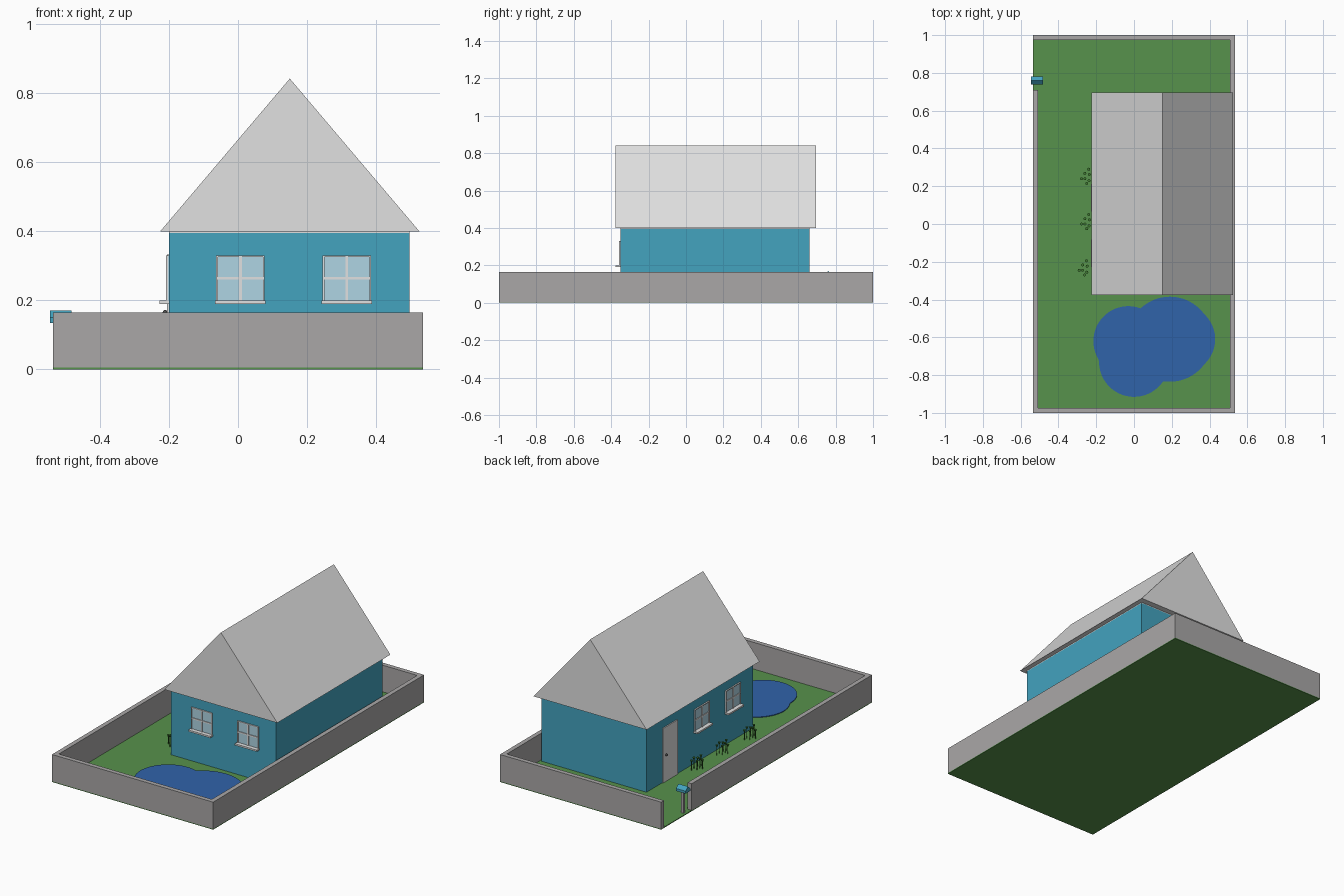
import bpy, bmesh, math
from mathutils import Vector

if "Cube" in bpy.data.objects:
    bpy.data.objects.remove(bpy.data.objects["Cube"], do_unlink=True)


def material(name, r, g, b):
    m = bpy.data.materials.new(name)
    m.use_nodes = True
    m.diffuse_color = (r, g, b, 1)
    m.node_tree.nodes["Principled BSDF"].inputs["Base Color"].default_value = (r, g, b, 1)
    return m


teal = material("teal paint", 0.056, 0.366, 0.52)
pale = material("pale grey", 0.75, 0.75, 0.75)
stone = material("stone grey", 0.4, 0.39, 0.39)
grass = material("grass green", 0.095, 0.287, 0.072)
water = material("water blue", 0.03, 0.125, 0.402)
glass = material("window glass", 0.43, 0.66, 0.77)
leaf = material("leaf green", 0.05, 0.2, 0.03)
dark = material("dark metal", 0.08, 0.08, 0.08)


def finish(name, bm, mat):
    bmesh.ops.recalc_face_normals(bm, faces=bm.faces)
    me = bpy.data.meshes.new(name)
    bm.to_mesh(me)
    bm.free()
    me.materials.append(mat)
    ob = bpy.data.objects.new(name, me)
    bpy.context.collection.objects.link(ob)
    return ob


def add_box(bm, x, y, z):
    """Box given by its (low, high) range on each axis."""
    made = bmesh.ops.create_cube(bm, size=1)["verts"]
    for v in made:
        v.co = [(lo + hi) / 2 + c * (hi - lo) for c, (lo, hi) in zip(v.co, (x, y, z))]


def box(name, mat, *ranges):
    """ranges holds x, y, z triples, one per box."""
    bm = bmesh.new()
    for i in range(0, len(ranges), 3):
        add_box(bm, *ranges[i:i + 3])
    return finish(name, bm, mat)


def prism(name, mat, points, push):
    """Flat outline extruded along push."""
    bm = bmesh.new()
    face = bm.faces.new([bm.verts.new(p) for p in points])
    top = bmesh.ops.extrude_face_region(bm, geom=[face])["geom"]
    moved = [v for v in top if isinstance(v, bmesh.types.BMVert)]
    bmesh.ops.translate(bm, verts=moved, vec=push)
    return finish(name, bm, mat)


# Plot: lawn and surrounding wall with an entrance gap
W, T, H, G = 0.535, 0.027, 0.165, 0.005
box("lawn", grass, (-W, W), (-1, 1), (0, G))
box("garden_wall_front", stone, (-W, W), (-1, -1 + T), (G, H))
box("garden_wall_back", stone, (-W, W), (1 - T, 1), (G, H))
box("garden_wall_left", stone, (W - T, W), (-1 + T, 1 - T), (G, H))
box("garden_wall_right", stone, (-W, -W + T), (-1 + T, 0.71), (G, H))

# House body, eaves trim and gable roof
X0, X1, Y0, Y1 = -0.2, 0.497, -0.35, 0.66
box("house_walls", teal, (X0, X1), (Y0, Y1), (G, 0.395))
box("eaves_trim", pale, (X0, X1), (Y0, Y1), (0.395, 0.4))
prism("roof", pale, [(-0.225, -0.377, 0.4), (0.525, -0.377, 0.4), (0.15, -0.377, 0.842)],
      (0, 1.072, 0))


def window(name, center, turned):
    """Window in the front wall, or in the side wall when turned."""
    def part(suffix, mat, *spans):
        out = []
        for along, depth, z in spans:
            a = (center + along[0], center + along[1])
            if turned:
                out += [(X0 - depth, X0), a, z]
            else:
                out += [a, (Y0 - depth, Y0), z]
        box(name + suffix, mat, *out)

    h, lo, hi, t = 0.07, 0.19, 0.33, 0.005
    part("_glass", glass, ((-h, h), 0.003, (lo, hi)))
    part("_frame", pale,
         ((-h, -h + t), 0.008, (lo, hi)), ((h - t, h), 0.008, (lo, hi)),
         ((-h, h), 0.008, (hi - t, hi)), ((-h, h), 0.008, (lo, lo + t)),
         ((-0.004, 0.004), 0.007, (lo, hi)), ((-h, h), 0.007, (0.26, 0.268)))
    part("_sill", pale, ((-h - 0.003, h + 0.003), 0.027, (lo, lo + 0.01)))


window("front_window_right", 0.007, False)
window("front_window_left", 0.315, False)
window("side_window_back", 0.14, True)
window("side_window_front", -0.155, True)

# Door with knob
box("door", pale, (X0 - 0.006, X0), (0.37, 0.51), (G, 0.332))
bm = bmesh.new()
bmesh.ops.create_uvsphere(bm, u_segments=12, v_segments=8, radius=0.007)
bmesh.ops.translate(bm, verts=bm.verts, vec=(X0 - 0.011, 0.485, 0.165))
finish("door_knob", bm, dark)

# Pond: outer outline of overlapping circles, traced around a shared point
circles = [(-0.03, -0.62, 0.185), (0, -0.73, 0.185), (0.19, -0.61, 0.225), (0.25, -0.61, 0.18)]
hub = Vector((0.09, -0.63))
outline = []
for i in range(128):
    a = math.tau * i / 128
    d = Vector((math.cos(a), math.sin(a)))
    reach = 0
    for cx, cy, r in circles:
        to_c = Vector((cx, cy)) - hub
        b = to_c.dot(d)
        reach = max(reach, b + math.sqrt(b * b - to_c.length_squared + r * r))
    outline.append((*(hub + d * reach), G))
prism("pond", water, outline, (0, 0, 0.004))

# Flower clumps along the side wall
offsets = [(-0.028, -0.01), (-0.01, -0.01), (0, -0.035), (-0.01, 0.018),
           (0.01, 0.04), (0.014, 0.012), (0.012, -0.02)]
for n, (cx, cy) in enumerate([(-0.25, 0.25), (-0.25, 0.01), (-0.262, -0.235)]):
    bm = bmesh.new()
    for i, (dx, dy) in enumerate(offsets):
        tall = 0.05 + 0.006 * (i % 3)
        stem = bmesh.ops.create_cone(bm, cap_ends=True, segments=6, radius1=0.002,
                                     radius2=0.002, depth=tall)["verts"]
        bmesh.ops.translate(bm, verts=stem, vec=(cx + dx, cy + dy, G + tall / 2))
        head = bmesh.ops.create_cone(bm, cap_ends=True, segments=8, radius1=0.003,
                                     radius2=0.008, depth=0.012)["verts"]
        bmesh.ops.translate(bm, verts=head, vec=(cx + dx, cy + dy, G + tall))
    finish(f"flower_clump_{n + 1}", bm, leaf)

# Letterbox on a post beside the entrance
box("letterbox_post", stone, (-0.52, -0.505), (0.753, 0.767), (G, 0.14))
prism("letterbox", teal, [(-0.545, 0.738, 0.135), (-0.545, 0.782, 0.135), (-0.545, 0.782, 0.15),
                          (-0.545, 0.76, 0.17), (-0.545, 0.738, 0.15)], (0.063, 0, 0))
